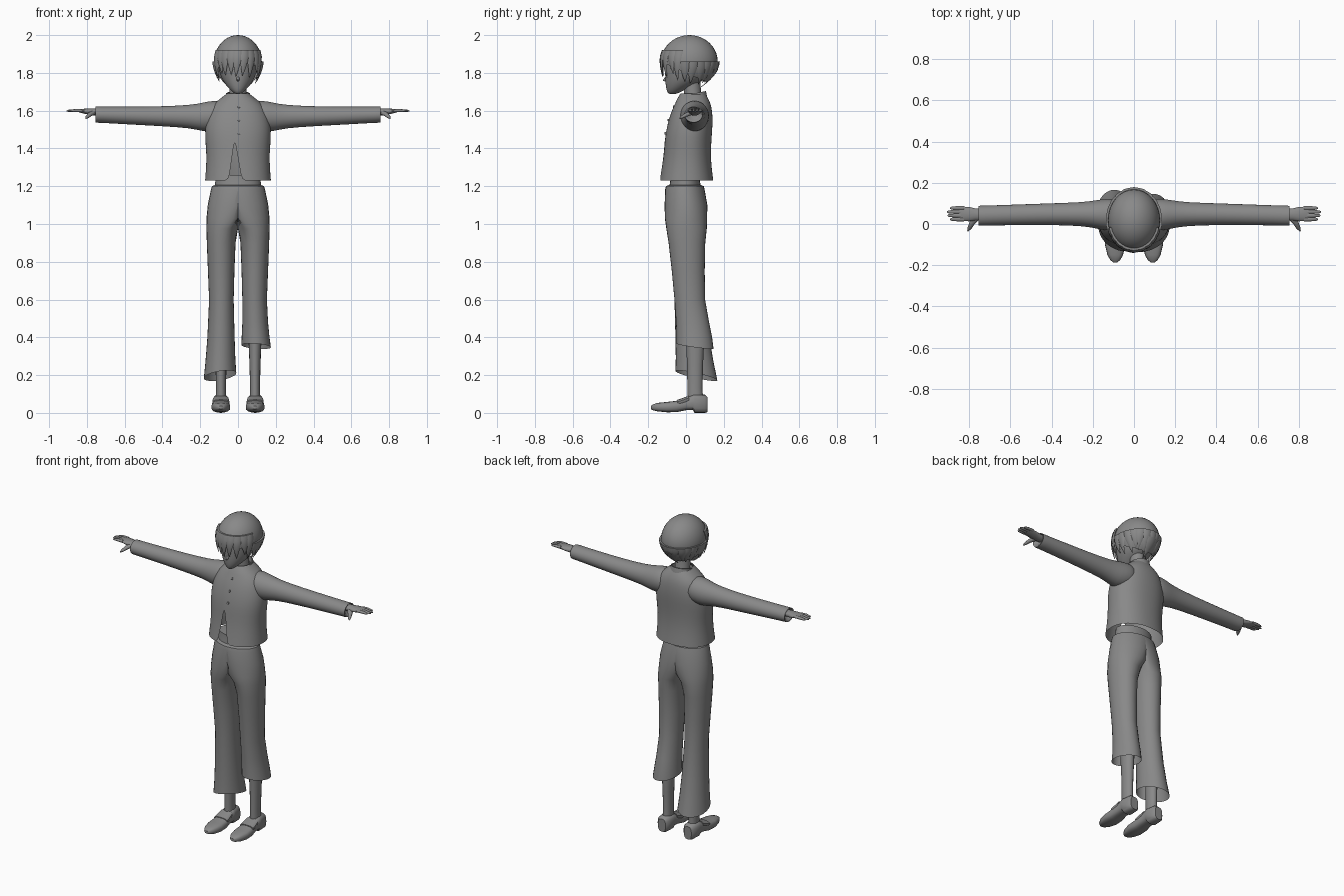
import bpy, bmesh, math, random
from mathutils import Vector

random.seed(4)
grey = bpy.data.materials.new("plain_grey")
grey.diffuse_color = (0.25, 0.25, 0.25, 1)
X, Y, Z = Vector((1, 0, 0)), Vector((0, 1, 0)), Vector((0, 0, 1))


def finish(name, bm, subdiv=0, angle=45):
    bmesh.ops.remove_doubles(bm, verts=bm.verts, dist=0.0003)
    bmesh.ops.recalc_face_normals(bm, faces=bm.faces)
    me = bpy.data.meshes.new(name)
    bm.to_mesh(me)
    bm.free()
    me.materials.append(grey)
    me.shade_smooth()
    me.set_sharp_from_angle(angle=math.radians(angle))
    ob = bpy.data.objects.new(name, me)
    bpy.context.collection.objects.link(ob)
    if subdiv:
        m = ob.modifiers.new("smooth", 'SUBSURF')
        m.levels = m.render_levels = subdiv
    return ob


def ring(c, u, v, ru, rv, n=24, power=1.0, gap=0.0, offset=0.0):
    """Closed (super)ellipse, or one that starts and ends beside a front gap."""
    pts = []
    for i in range(n + 1):
        a = -math.pi / 2 + offset + gap + (2 * math.pi - 2 * gap) * i / n
        ca, sa = math.cos(a), math.sin(a)
        pts.append(Vector(c) + u * ru * math.copysign(abs(ca) ** power, ca)
                   + v * rv * math.copysign(abs(sa) ** power, sa))
    return pts


def loft(name, rings, start=True, end=True, subdiv=0, angle=45):
    bm = bmesh.new()
    rows = [[bm.verts.new(p) for p in r] for r in rings]
    for a, b in zip(rows, rows[1:]):
        for i in range(len(a) - 1):
            bm.faces.new((a[i], a[i + 1], b[i + 1], b[i]))
    for row, wanted in ((rows[0], start), (rows[-1], end)):
        if wanted:
            bm.faces.new(row[:-1])
    return finish(name, bm, subdiv, angle)


def tube(name, pts, radii, flat=1.0, n=10):
    """Round limb through points, squashed vertically by flat."""
    pts = [Vector(p) for p in pts]
    rings = []
    for i, p in enumerate(pts):
        d = (pts[min(i + 1, len(pts) - 1)] - pts[max(i - 1, 0)]).normalized()
        u = d.cross(Z).normalized()
        rings.append(ring(p, u, u.cross(d), radii[i], radii[i] * flat, n))
    return loft(name, rings, angle=60)


# Jacket body: z, centre y, half width, half depth, front slit half angle
body = [(1.23, .003, .175, .142, .17), (1.29, .004, .17, .133, .125),
        (1.37, .007, .167, .124, .065), (1.46, .012, .176, .124, 0),
        (1.53, .022, .174, .12, 0), (1.59, .03, .158, .11, 0),
        (1.63, .036, .135, .097, 0), (1.66, .036, .10, .085, 0),
        (1.69, .036, .06, .066, 0)]
loft("jacket_body", [ring((0, y, z), X, Y, rx, ry, 32, .9, g, -.08)
                     for z, y, rx, ry, g in body], False, False, 1)

# Standing collar, open at the front and higher at the back
collar = []
for z, rx, ry, g in ((1.65, .074, .077, .04), (1.69, .064, .069, .16), (1.69, .058, .062, .16),
                     (1.66, .056, .06, .1)):
    r = ring((0, .037, z), X, Y, rx, ry, 24, 1, g, .1)
    for p in r:
        p.z += .2 * (p.y - .037)
    collar.append(r)
loft("collar", collar, False, False)

# Jacket buttons
for z, y in ((1.62, -.066), (1.55, -.093), (1.48, -.111)):
    loft("button", [ring((.005, y + d, z), X, Z, r, r, 10)
                    for d, r in ((.006, .007), (-.002, .007), (-.004, .004))])

# Waist under the jacket
loft("waist", [ring((0, -.005, z), X, Y, rx, ry)
               for z, rx, ry in ((1.19, .122, .085), (1.23, .12, .078), (1.26, .118, .077))])

# Neck and head
loft("neck", [ring((0, y, z), X, Y, r, r, 16)
              for z, y, r in ((1.62, .045, .055), (1.68, .035, .045), (1.77, .03, .046))])
skull = [(1.687, -.072, .012, .016), (1.697, -.065, .027, .034), (1.72, -.045, .052, .061),
         (1.75, -.016, .076, .094), (1.78, .002, .092, .113), (1.82, .01, .102, .122),
         (1.87, .014, .108, .126), (1.92, .016, .10, .118), (1.96, .016, .075, .09)]
loft("head", [ring((0, y, z), X, Y, rx, ry) for z, y, rx, ry in skull], subdiv=1)
loft("nose", [ring((0, y, z), X, Z, rx, rz, 8) for y, z, rx, rz in
              ((-.09, 1.775, .013, .022), (-.108, 1.768, .009, .014), (-.121, 1.761, .002, .003))])

# Hair cap: ellipsoid trimmed by a plane that drops toward the nape
bm = bmesh.new()
bmesh.ops.create_uvsphere(bm, u_segments=32, v_segments=20, radius=1)
for v in bm.verts:
    v.co = Vector((v.co.x * .126, .018 + v.co.y * .15, 1.86 + v.co.z * .14))
bmesh.ops.bisect_plane(bm, geom=bm.verts[:] + bm.edges[:] + bm.faces[:],
                       plane_co=(0, 0, 1.80), plane_no=(0, .45, 1), clear_inner=True)
finish("hair_cap", bm)


# Pointed hair locks hanging round the cap
def lock(a, top, tip, width, drift):
    rings = []
    for i in range(6):
        t = i / 5
        z, b = top + (tip - top) * t, a + drift * t
        back = .5 - .5 * math.cos(b)
        if z > 1.86:
            f = math.sqrt(1 - ((z - 1.86) / .14) ** 2)
        else:
            f = 1 - (.15 + .32 * back) * ((1.86 - z) / .12) ** 2
        out = Vector((math.sin(b), -math.cos(b), 0))
        side = Vector((math.cos(b), math.sin(b), 0))
        c = Vector((out.x * .128 * f, .018 + out.y * .152 * f, z))
        w = width * (1 - t ** 1.7) + .001
        rings.append(ring(c, side, out, w, .009 * (1 - .8 * t), 8))
    loft("hair_lock", rings, angle=50)


for i in range(22):
    a = 2 * math.pi * i / 22
    frontness = math.cos(a)
    tip = 1.785 if frontness > .6 else 1.752 if frontness > -.3 else 1.745
    lock(a, 1.92 if frontness > .3 else 1.86, tip + random.uniform(-.012, .015),
         .026, random.uniform(-.12, .12))
lock(math.pi, 1.82, 1.725, .03, 0)

# Sleeves, hands, shoes and lower legs on both sides
sleeve = [(.05, 1.58, .045, .07, .075), (.13, 1.572, .045, .084, .08),
          (.19, 1.566, .047, .076, .068), (.25, 1.569, .048, .062, .058),
          (.4, 1.57, .048, .053, .053), (.6, 1.575, .044, .047, .05),
          (.74, 1.579, .04, .043, .049), (.757, 1.579, .04, .044, .05),
          (.755, 1.583, .042, .036, .042), (.73, 1.587, .044, .026, .032)]
palm = [(.72, 1.592, .045, .019, .027), (.77, 1.593, .046, .019, .03),
        (.80, 1.596, .048, .015, .036), (.835, 1.599, .05, .01, .035), (.85, 1.6, .05, .006, .032)]
shoe = [(.113, .026, .085, .004), (.10, .038, .096, 0), (.045, .042, .10, 0), (.038, .042, .098, .014),
        (.0, .042, .078, .014), (-.05, .049, .064, .004), (-.10, .05, .058, .003),
        (-.15, .038, .053, .008), (-.175, .024, .045, .014), (-.186, .01, .037, .02)]
for s, label in ((-1, "right"), (1, "left")):
    loft(label + "_sleeve", [ring((s * x, y, z), Y, Z, ry, rz, 20) for x, z, y, rz, ry in sleeve],
         True, True, 1)
    loft(label + "_palm", [ring((s * x, y, z), Y, Z, ry, rz, 14) for x, z, y, rz, ry in palm])
    for k, reach in enumerate((.893, .905, .907, .893)):
        y = .023 + .018 * k
        tube(label + "_finger", [(s * .825, y, 1.6), (s * .86, y, 1.601),
                                 (s * (reach - .008), y, 1.599), (s * reach, y, 1.598)],
             (.0105, .0102, .0075, .002), .75)
    tube(label + "_thumb", [(s * .765, .03, 1.59), (s * .785, .005, 1.58),
                            (s * .798, -.02, 1.567), (s * .806, -.034, 1.558)],
         (.016, .014, .01, .003), .8)
    loft(label + "_shin", [ring((s * .09, y, z), X, Y, rx, ry, 16) for z, y, rx, ry in
                           ((.55, .03, .036, .045), (.38, .048, .034, .048), (.25, .048, .029, .042),
                            (.13, .047, .026, .04), (.05, .05, .028, .042))])
    loft(label + "_shoe", [ring((s * .091, y, (t + b) / 2), X, Z, w, (t - b) / 2, 16, .7)
                           for y, w, t, b in shoe], angle=40)
    # Raised shoe tongue strap
    loft(label + "_shoe_strap", [ring((s * .091, y, z), X, Z, w, .018, 14, .7) for y, z, w in
                                 ((.015, .073, .041), (-.02, .06, .045), (-.045, .052, .046))])

# Trousers: z, centre x, half width, centre y, half depth, front-back tilt, side tilt
hips = [(1.208, 0, .118, -.005, .08, 0, 0), (1.2, 0, .138, -.006, .1, 0, 0),
        (1.18, 0, .144, -.006, .105, 0, 0), (1.1, .022, .138, 0, .113, 0, 0),
        (1.03, .05, .117, 0, .112, 0, 0), (.975, .08, .087, .003, .107, 0, 0),
        (.9, .089, .076, .005, .097, 0, 0), (.75, .089, .07, .012, .087, 0, 0),
        (.6, .088, .065, .02, .081, 0, 0)]
legs = {"right": (-1, [(.4, .09, .072, .034, .09, -.05, 0), (.28, .093, .079, .046, .1, -.12, -.08),
                       (.197, .095, .086, .055, .111, -.22, -.16)]),
        "left": (1, [(.48, .091, .068, .035, .088, -.05, 0), (.41, .093, .073, .044, .094, -.1, -.04),
                     (.353, .096, .078, .048, .098, -.14, -.08)])}
for label, (s, lower) in legs.items():
    rings = []
    for z, cx, rx, cy, ry, tilt, lean in hips + lower:
        r = ring((cx, cy, z), X, Y, rx, ry, 28)
        for p in r:
            p.z += tilt * (p.y - cy) + lean * (p.x - cx)
            p.x = s * max(p.x, 0)
        rings.append(r)
    loft(label + "_trouser_leg", rings, False, False)
